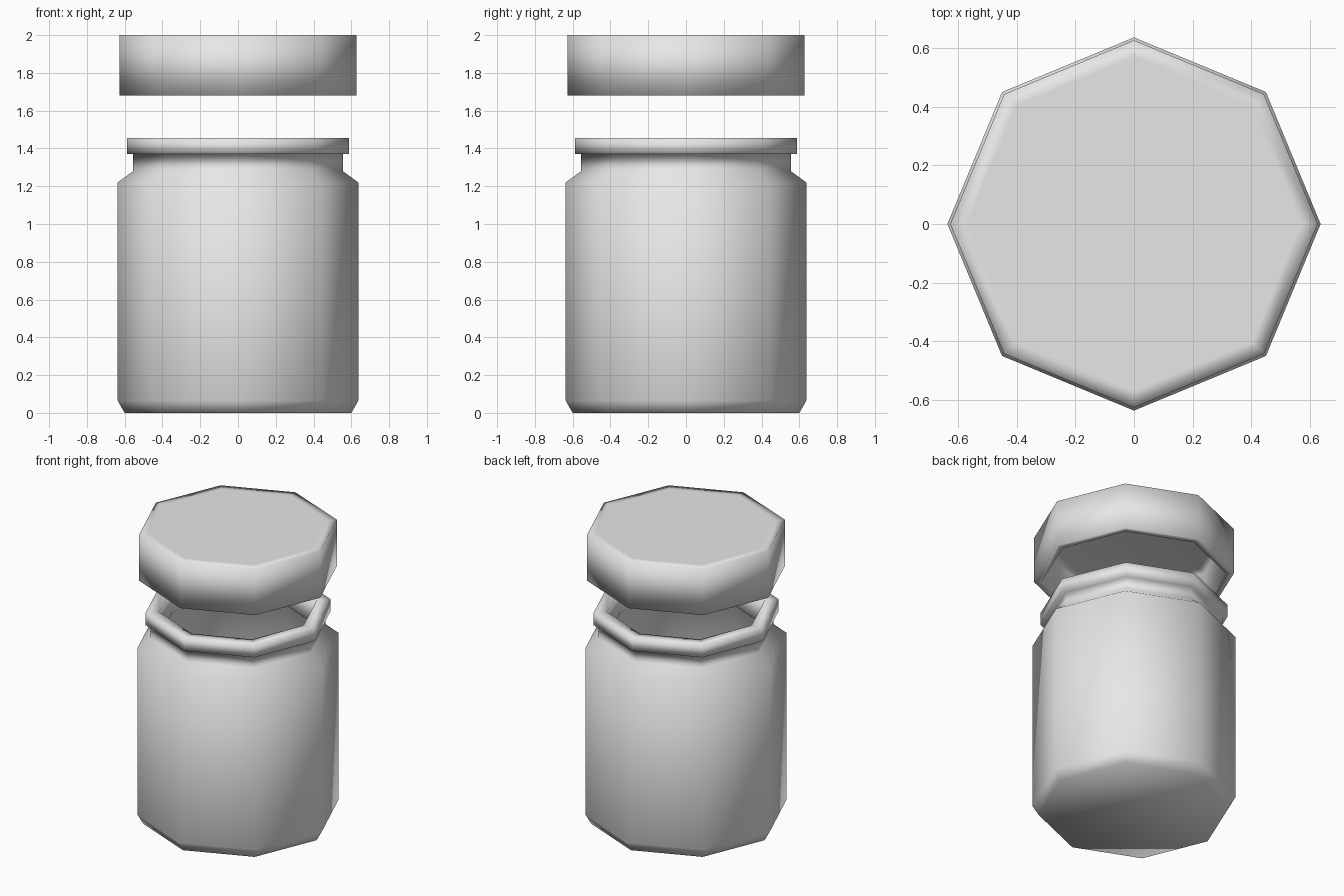
import bpy, bmesh, math

cube = bpy.data.objects.get("Cube")
if cube:
    bpy.data.objects.remove(cube)

grey = bpy.data.materials.new("light_grey")
grey.use_nodes = True
grey.diffuse_color = (0.8, 0.8, 0.8, 1)
grey.node_tree.nodes["Principled BSDF"].inputs["Base Color"].default_value = (0.8, 0.8, 0.8, 1)

SIDES = 8


def lathe(name, profile):
    """Revolve a (radius, height) profile into eight sides; cap both ends."""
    bm = bmesh.new()
    rings = []
    for r, z in profile:
        angles = [2 * math.pi * i / SIDES for i in range(SIDES)]
        rings.append([bm.verts.new((r * math.cos(a), r * math.sin(a), z)) for a in angles])
    for low, high in zip(rings, rings[1:]):
        for i in range(SIDES):
            j = (i + 1) % SIDES
            bm.faces.new((low[i], low[j], high[j], high[i]))
    bm.faces.new(rings[0])
    bm.faces.new(rings[-1])
    bmesh.ops.recalc_face_normals(bm, faces=bm.faces)
    for f in bm.faces:
        f.smooth = True
    mesh = bpy.data.meshes.new(name)
    bm.to_mesh(mesh)
    bm.free()
    mesh.materials.append(grey)
    obj = bpy.data.objects.new(name, mesh)
    bpy.context.collection.objects.link(obj)
    return obj


# Jar: base, wall, shoulder, neck and lip outside, then down the hollow inside
lathe("jar_body", [
    (0.60, 0), (0.637, 0.065), (0.637, 1.22), (0.555, 1.28), (0.555, 1.37),
    (0.587, 1.37), (0.587, 1.455), (0.50, 1.455), (0.50, 1.28),
    (0.58, 1.21), (0.58, 0.08), (0.55, 0.05),
])

# Lid: ceiling inside, out over the lower edge, up to the flat top
lathe("lid", [
    (0.53, 1.94), (0.58, 1.93), (0.58, 1.68), (0.627, 1.68), (0.627, 2.0), (0.57, 2.0),
])
